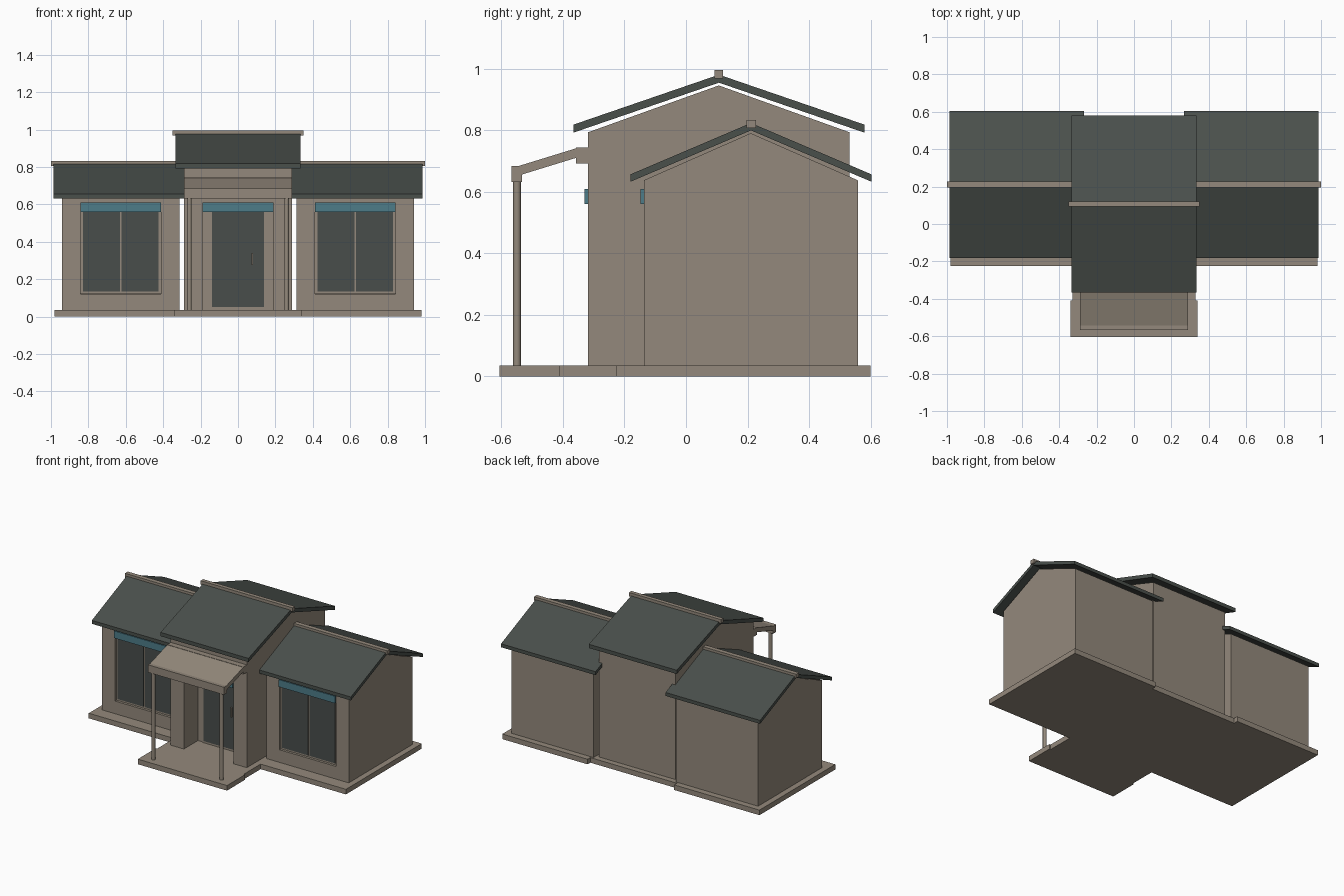
import bpy, bmesh

if "Cube" in bpy.data.objects:
    bpy.data.objects.remove(bpy.data.objects["Cube"])

def mat(name, c):
    m = bpy.data.materials.new(name)
    m.diffuse_color = (*c, 1)
    m.use_nodes = True
    m.node_tree.nodes["Principled BSDF"].inputs["Base Color"].default_value = m.diffuse_color
    return m

STONE = mat("warm_stone", (0.295, 0.25, 0.2, ))
ROOF = mat("dark_slate", (0.068, 0.079, 0.071))
GLASS = mat("dark_glass", (0.066, 0.075, 0.07))
BLUE = mat("teal_trim", (0.075, 0.2, 0.25))

def extrude_yz(name, pts, x0, x1, m):
    """Closed y-z profile extruded along x."""
    bm = bmesh.new()
    face = bm.faces.new([bm.verts.new((x0, y, z)) for y, z in pts])
    r = bmesh.ops.extrude_face_region(bm, geom=[face])
    for v in r["geom"]:
        if isinstance(v, bmesh.types.BMVert):
            v.co.x = x1
    bmesh.ops.recalc_face_normals(bm, faces=bm.faces)
    me = bpy.data.meshes.new(name)
    bm.to_mesh(me)
    bm.free()
    me.materials.append(m)
    ob = bpy.data.objects.new(name, me)
    bpy.context.collection.objects.link(ob)
    return ob

def box(name, x0, x1, y0, y1, z0, z1, m):
    return extrude_yz(name, [(y0, z0), (y1, z0), (y1, z1), (y0, z1)], x0, x1, m)

def cut(ob, x0, x1, y0, y1, z0, z1):
    """Cut a box-shaped recess."""
    c = box("cutter", x0, x1, y0, y1, z0, z1, STONE)
    c.hide_render = True
    mod = ob.modifiers.new("recess", 'BOOLEAN')
    mod.operation = 'DIFFERENCE'
    mod.solver = 'EXACT'
    mod.object = c
    bpy.context.view_layer.objects.active = ob
    bpy.ops.object.modifier_apply(modifier=mod.name)
    bpy.data.objects.remove(c)

def gable_roof(name, x0, x1, yc, half, ridge, eave, t):
    """Chevron roof slab; ridge and eave are heights of the top surface."""
    extrude_yz(name, [(yc - half, eave), (yc, ridge), (yc + half, eave),
                      (yc + half, eave - t), (yc, ridge - t), (yc - half, eave - t)],
               x0, x1, ROOF)

def gable_body(name, x0, x1, y0, y1, eave, apex):
    yc = (y0 + y1) / 2
    return extrude_yz(name, [(y0, 0.035), (y1, 0.035), (y1, eave), (yc, apex), (y0, eave)],
                      x0, x1, STONE)

# Plinths
box("centre_plinth", -0.33, 0.33, -0.41, 0.57, 0, 0.035, STONE)
box("entry_step", -0.34, 0.34, -0.605, -0.41, 0, 0.035, STONE)

# Side wings
for side, s in (("left", -1), ("right", 1)):
    cx = s * 0.627
    box(side + "_plinth", *sorted((s * 0.33, s * 0.98)), -0.225, 0.6, 0, 0.035, STONE)
    wing = gable_body(side + "_wing", cx - 0.313, cx + 0.313, -0.137, 0.558, 0.637, 0.79)
    cut(wing, cx - 0.215, cx + 0.215, -0.2, -0.112, 0.122, 0.61)
    gable_roof(side + "_wing_roof", cx - 0.36, cx + 0.36, 0.211, 0.392, 0.823, 0.656, 0.024)
    box(side + "_ridge_cap", cx - 0.372, cx + 0.372, 0.196, 0.227, 0.806, 0.833, STONE)
    # Window with two panes and sunshade
    box(side + "_window_frame", cx - 0.214, cx + 0.214, -0.122, -0.111, 0.123, 0.609, STONE)
    for k in (-1, 1):
        a, b = sorted((cx + k * 0.005, cx + k * 0.202))
        box(side + "_window_pane", a, b, -0.126, -0.12, 0.135, 0.575, GLASS)
    box(side + "_window_shade", cx - 0.214, cx + 0.214, -0.147, -0.118, 0.56, 0.609, BLUE)

# Centre block with recessed entry
hall = gable_body("centre_hall", -0.29, 0.29, -0.318, 0.531, 0.793, 0.945)
cut(hall, -0.19, 0.19, -0.4, -0.165, 0.02, 0.61)
gable_roof("centre_roof", -0.335, 0.335, 0.107, 0.472, 0.98, 0.818, 0.026)
box("centre_ridge_cap", -0.35, 0.35, 0.093, 0.12, 0.968, 0.995, STONE)
box("entry_shade", -0.189, 0.189, -0.329, -0.3, 0.56, 0.609, BLUE)

# Door
box("door_frame", -0.15, 0.15, -0.171, -0.16, 0.035, 0.608, STONE)
box("door_glass", -0.138, 0.138, -0.177, -0.17, 0.05, 0.595, GLASS)
box("door_handle", 0.073, 0.081, -0.188, -0.176, 0.275, 0.34, STONE)

# Porch canopy and posts
box("canopy_ledger", -0.29, 0.29, -0.357, -0.318, 0.692, 0.743, STONE)
box("canopy_beam", -0.29, 0.29, -0.567, -0.532, 0.632, 0.684, STONE)
extrude_yz("canopy_slab", [(-0.545, 0.652), (-0.35, 0.712), (-0.35, 0.743), (-0.545, 0.683)],
           -0.29, 0.29, STONE)
for s in (-1, 1):
    bpy.ops.mesh.primitive_cylinder_add(vertices=16, radius=0.0125, depth=0.61,
                                        location=(s * 0.26, -0.549, 0.335))
    post = bpy.context.object
    post.name = "porch_post"
    post.data.materials.append(STONE)
    bpy.ops.object.shade_smooth_by_angle()
